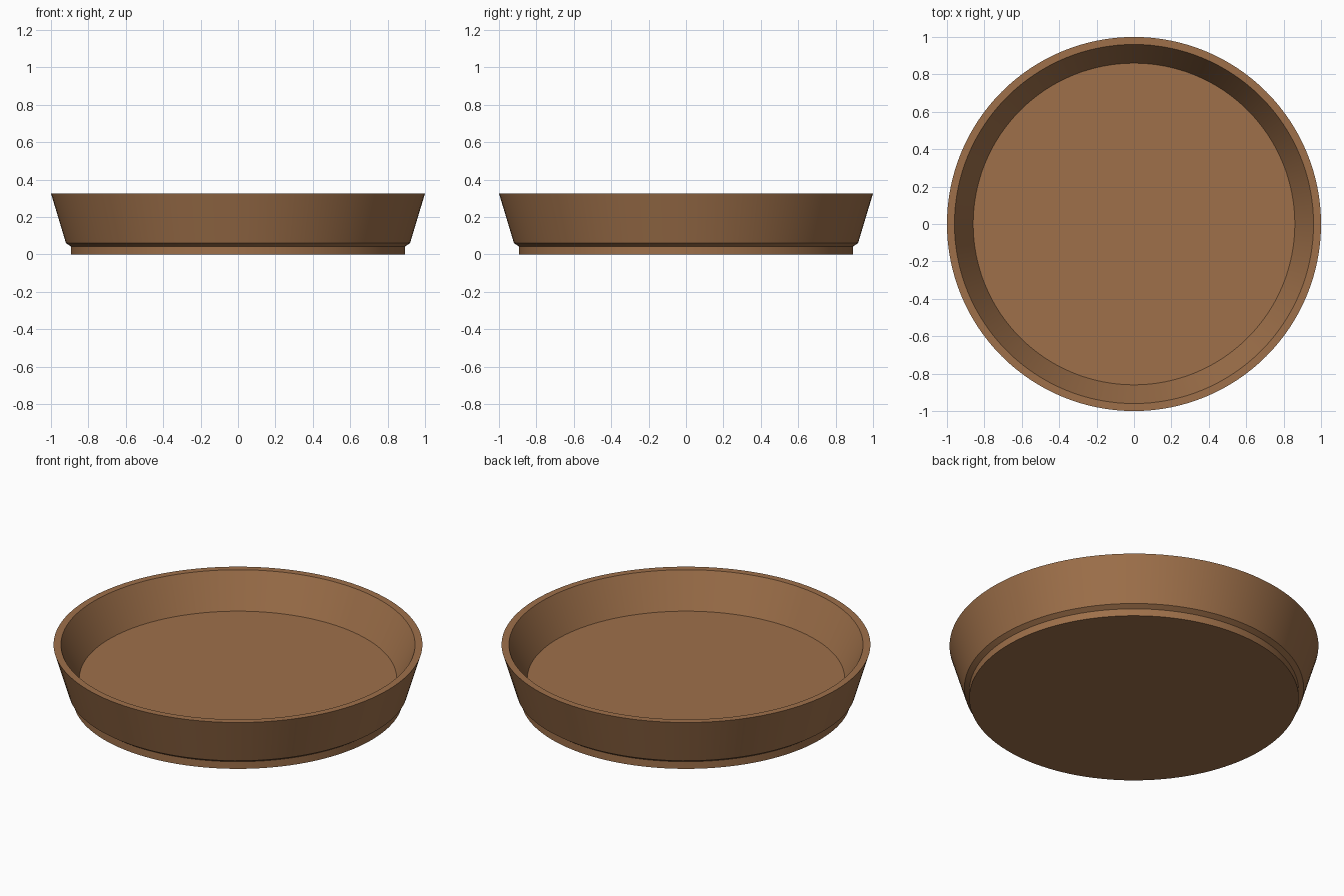
import bpy, bmesh, math

if "Cube" in bpy.data.objects:
    bpy.data.objects.remove(bpy.data.objects["Cube"])

SEGMENTS = 128

# Terracotta brown
brown = bpy.data.materials.new("terracotta brown")
brown.diffuse_color = (0.342, 0.162, 0.068, 1.0)
brown.use_nodes = True
brown.node_tree.nodes["Principled BSDF"].inputs["Base Color"].default_value = brown.diffuse_color

# Half section (radius, height): foot, flared wall, rim, inner wall, floor
profile = [
    (0.0, 0.0), (0.893, 0.0), (0.893, 0.043), (0.92, 0.061),
    (1.0, 0.327), (0.96, 0.327), (0.86, 0.126), (0.0, 0.126),
]

# Lathe the section into the saucer
bm = bmesh.new()
verts = [bm.verts.new((r, 0, z)) for r, z in profile]
edges = [bm.edges.new(pair) for pair in zip(verts, verts[1:])]
bmesh.ops.spin(bm, geom=verts + edges, cent=(0, 0, 0), axis=(0, 0, 1),
               angle=math.tau, steps=SEGMENTS, use_duplicate=False)
bmesh.ops.remove_doubles(bm, verts=bm.verts[:], dist=0.0005)
bmesh.ops.recalc_face_normals(bm, faces=bm.faces[:])

mesh = bpy.data.meshes.new("plant_saucer")
bm.to_mesh(mesh)
bm.free()
mesh.materials.append(brown)
saucer = bpy.data.objects.new("plant_saucer", mesh)
bpy.context.collection.objects.link(saucer)

# Smooth round the circumference, crisp at the section corners
bpy.context.view_layer.objects.active = saucer
saucer.select_set(True)
bpy.ops.object.shade_smooth_by_angle(angle=math.radians(25))
